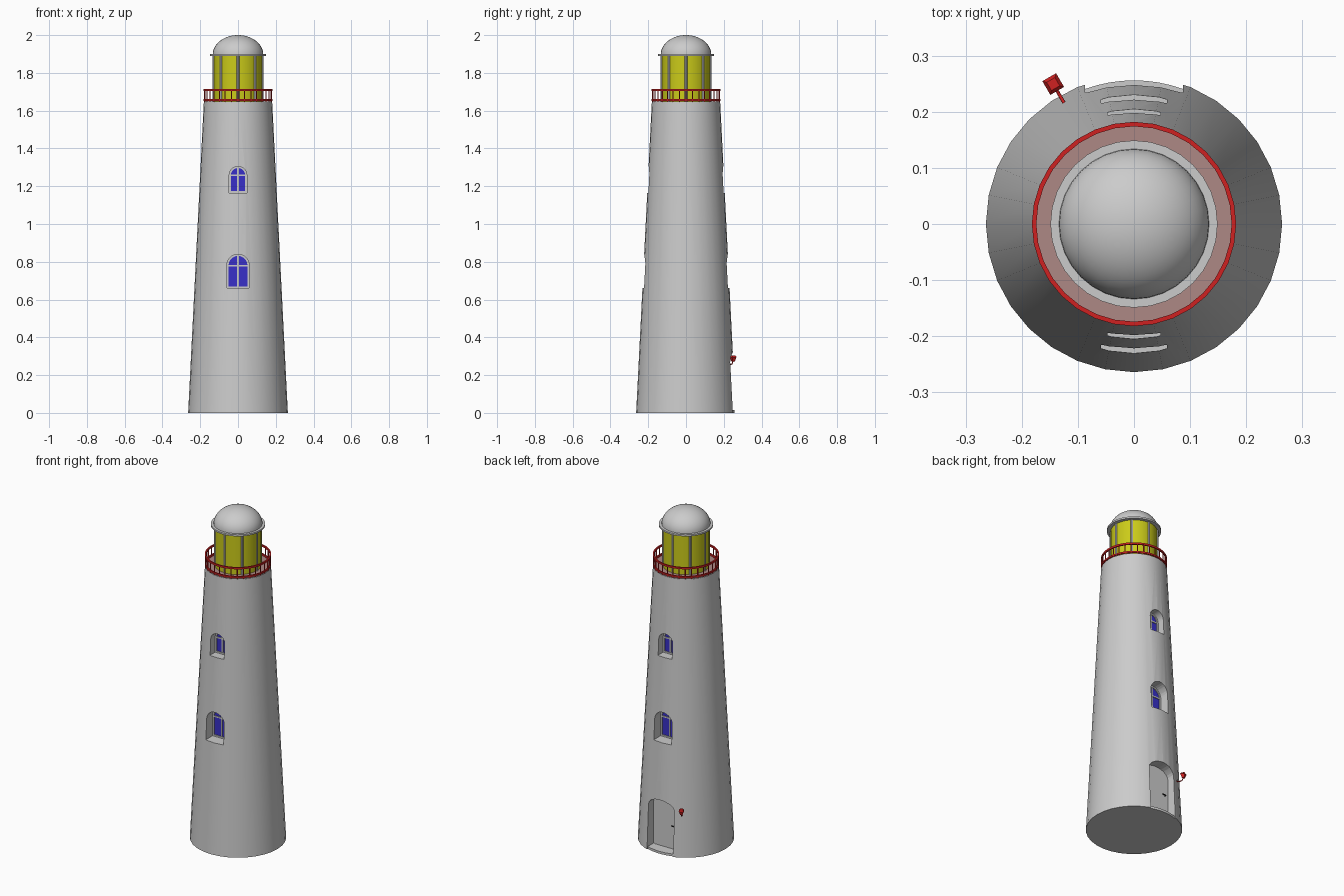
import bpy, bmesh, math
from mathutils import Matrix, Vector

if "Cube" in bpy.data.objects:
    bpy.data.objects.remove(bpy.data.objects["Cube"])


def material(name, r, g, b):
    m = bpy.data.materials.new(name)
    m.use_nodes = True
    m.diffuse_color = (r, g, b, 1)
    m.node_tree.nodes["Principled BSDF"].inputs["Base Color"].default_value = (r, g, b, 1)
    return m


GREY = material("stone grey", 0.6, 0.6, 0.6)
YELLOW = material("lamp yellow", 0.6, 0.6, 0.01)
RED = material("railing red", 0.62, 0.015, 0.015)
BLUE = material("window blue", 0.04, 0.03, 0.58)
ROSE = material("floor rose", 0.42, 0.25, 0.235)
BLACK = material("handle black", 0.02, 0.02, 0.02)


def finish(bm, name, mat, smooth=True):
    bmesh.ops.recalc_face_normals(bm, faces=bm.faces)
    me = bpy.data.meshes.new(name)
    bm.to_mesh(me)
    bm.free()
    me.materials.append(mat)
    ob = bpy.data.objects.new(name, me)
    bpy.context.collection.objects.link(ob)
    if smooth:
        smooth_shade(ob)
    return ob


def smooth_shade(ob):
    bpy.ops.object.select_all(action='DESELECT')
    ob.select_set(True)
    bpy.context.view_layer.objects.active = ob
    bpy.ops.object.shade_smooth_by_angle(angle=math.radians(30))


def add_cone(bm, r0, r1, z0, z1, seg=32, at=(0, 0)):
    bmesh.ops.create_cone(bm, cap_ends=True, segments=seg, radius1=r0, radius2=r1, depth=z1 - z0,
                          matrix=Matrix.Translation((at[0], at[1], (z0 + z1) / 2)))


def cone(name, mat, *args, **kw):
    bm = bmesh.new()
    add_cone(bm, *args, **kw)
    return finish(bm, name, mat)


def add_box(bm, x, y, z):
    """Box from (min, max) pairs."""
    c = [(a + b) / 2 for a, b in (x, y, z)]
    s = [abs(b - a) for a, b in (x, y, z)]
    bmesh.ops.create_cube(bm, size=1, matrix=Matrix.Translation(c) @ Matrix.Diagonal((*s, 1)))


def lathe(name, mat, profile, seg=32, closed=False):
    bm = bmesh.new()
    vs = [bm.verts.new((r, 0, z)) for r, z in profile]
    ends = list(zip(vs, vs[1:] + vs[:1] if closed else vs[1:]))
    edges = [bm.edges.new(e) for e in ends]
    bmesh.ops.spin(bm, geom=vs + edges, cent=(0, 0, 0), axis=(0, 0, 1), angle=2 * math.pi, steps=seg)
    bmesh.ops.remove_doubles(bm, verts=bm.verts, dist=1e-5)
    return finish(bm, name, mat)


def arch(hw, z0, spring, top, n=14):
    """Outline of an arched opening as (x, z) points."""
    curve = [(hw * math.cos(math.pi * i / n), spring + (top - spring) * math.sin(math.pi * i / n))
             for i in range(n + 1)]
    return [(-hw, z0), (hw, z0)] + curve


def add_prism(bm, outline, y0, y1):
    f = bm.faces.new([bm.verts.new((x, y0, z)) for x, z in outline])
    g = bmesh.ops.extrude_face_region(bm, geom=[f])["geom"]
    bmesh.ops.translate(bm, verts=[v for v in g if isinstance(v, bmesh.types.BMVert)], vec=(0, y1 - y0, 0))


def add_frame(bm, outer, inner, y0, y1):
    loops = [[bm.verts.new((x, y, z)) for x, z in o]
             for o, y in ((outer, y0), (outer, y1), (inner, y1), (inner, y0))]
    n = len(outer)
    for a, b in zip(loops, loops[1:] + loops[:1]):
        for i in range(n):
            j = (i + 1) % n
            bm.faces.new((a[i], a[j], b[j], b[i]))


# Tower body, with arched recesses cut into the front and back
tower = cone("tower", GREY, 0.264, 0.181, 0, 1.645)
WINDOWS = [("lower", 0.059, 0.66, 0.78, 0.84, 0.150), ("upper", 0.047, 1.165, 1.257, 1.305, 0.142)]
cuts = [(arch(*w[1:5]), s * w[5], s * 0.4) for w in WINDOWS for s in (-1, 1)]
cuts.append((arch(0.087, -0.05, 0.265, 0.32), 0.185, 0.4))
for outline, y0, y1 in cuts:
    bm = bmesh.new()
    add_prism(bm, outline, y0, y1)
    cutter = finish(bm, "cutter", GREY, smooth=False)
    cutter.hide_render = True
    mod = tower.modifiers.new("recess", 'BOOLEAN')
    mod.operation, mod.solver, mod.object = 'DIFFERENCE', 'EXACT', cutter
    bpy.context.view_layer.objects.active = tower
    bpy.ops.object.modifier_apply(modifier=mod.name)
    bpy.data.objects.remove(cutter)
smooth_shade(tower)

# Windows: glass plate, arched frame, mullion and transom
for name, hw, z0, spring, top, y in WINDOWS:
    for side, s in (("front", -1), ("back", 1)):
        t = 0.009
        inner = arch(hw - t, z0 + t, spring, top - t)
        bm = bmesh.new()
        add_prism(bm, inner, s * (y - 0.002), s * (y + 0.003))
        finish(bm, f"{side}_{name}_glass", BLUE, smooth=False)
        bm = bmesh.new()
        add_frame(bm, arch(hw, z0, spring, top), inner, s * (y - 0.002), s * (y + 0.009))
        add_box(bm, (-0.004, 0.004), (s * y, s * (y + 0.008)), (z0 + t, top - t))
        add_box(bm, (-hw + t, hw - t), (s * y, s * (y + 0.008)), (spring - 0.004, spring + 0.004))
        finish(bm, f"{side}_{name}_frame", GREY)

# Door leaf, handle and curved doorstep
bm = bmesh.new()
add_prism(bm, arch(0.079, 0.012, 0.265, 0.312), 0.183, 0.189)
finish(bm, "door", GREY)
bm = bmesh.new()
add_box(bm, (-0.064, -0.040), (0.196, 0.200), (0.153, 0.158))
add_box(bm, (-0.064, -0.059), (0.188, 0.198), (0.153, 0.158))
finish(bm, "door_handle", BLACK, smooth=False)
bm = bmesh.new()
xs = [-0.087 + 0.174 * i / 8 for i in range(9)]
pts = [(x, math.sqrt(0.256 ** 2 - x * x)) for x in xs] + [(0.087, 0.183), (-0.087, 0.183)]
f = bm.faces.new([bm.verts.new((x, y, 0)) for x, y in pts])
g = bmesh.ops.extrude_face_region(bm, geom=[f])["geom"]
bmesh.ops.translate(bm, verts=[v for v in g if isinstance(v, bmesh.types.BMVert)], vec=(0, 0, 0.014))
finish(bm, "doorstep", GREY)

# Gallery floor and railing
cone("gallery_floor", ROSE, 0.179, 0.179, 1.643, 1.648)
for name, z0, z1 in (("bottom_rail", 1.652, 1.662), ("top_rail", 1.705, 1.716)):
    lathe(name, RED, [(0.174, z0), (0.182, z0), (0.182, z1), (0.174, z1)], closed=True)
bm = bmesh.new()
for i in range(32):
    a = 2 * math.pi * i / 32
    add_cone(bm, 0.003, 0.003, 1.645, 1.71, seg=6, at=(0.178 * math.cos(a), 0.178 * math.sin(a)))
finish(bm, "balusters", RED)

# Lantern room with eight posts, cornice and dome
cone("lantern_room", YELLOW, 0.128, 0.128, 1.645, 1.893)
bm = bmesh.new()
for i in range(8):
    a = math.pi * i / 4
    add_cone(bm, 0.007, 0.007, 1.645, 1.893, seg=8, at=(0.127 * math.cos(a), 0.127 * math.sin(a)))
finish(bm, "lantern_posts", GREY)
cone("cornice", GREY, 0.149, 0.149, 1.889, 1.899)
lathe("dome", GREY, [(0.134 * math.cos(math.pi * i / 24), 1.897 + 0.103 * math.sin(math.pi * i / 24))
                     for i in range(13)])

# Door lamp: flared square lantern on a bent bracket
ang = math.radians(120)
out = Vector((math.cos(ang), math.sin(ang), 0))
bm = bmesh.new()
spin = Matrix.Rotation(ang + math.pi / 4, 4, 'Z')
for r0, r1, z0, z1 in ((0.009, 0.018, 0.272, 0.294), (0.020, 0.012, 0.294, 0.304)):
    bmesh.ops.create_cone(bm, cap_ends=True, segments=4, radius1=r0, radius2=r1, depth=z1 - z0,
                          matrix=Matrix.Translation(out * 0.288 + Vector((0, 0, (z0 + z1) / 2))) @ spin)
finish(bm, "door_lamp", RED, smooth=False)
cu = bpy.data.curves.new("lamp_bracket", 'CURVE')
cu.dimensions = '3D'
cu.bevel_depth = 0.003
cu.bevel_resolution = 1
path = [(0.244, 0.262), (0.262, 0.254), (0.280, 0.258), (0.288, 0.274)]
sp = cu.splines.new('POLY')
sp.points.add(len(path) - 1)
for p, (r, z) in zip(sp.points, path):
    p.co = (out.x * r, out.y * r, z, 1)
cu.materials.append(RED)
bpy.context.collection.objects.link(bpy.data.objects.new("lamp_bracket", cu))
